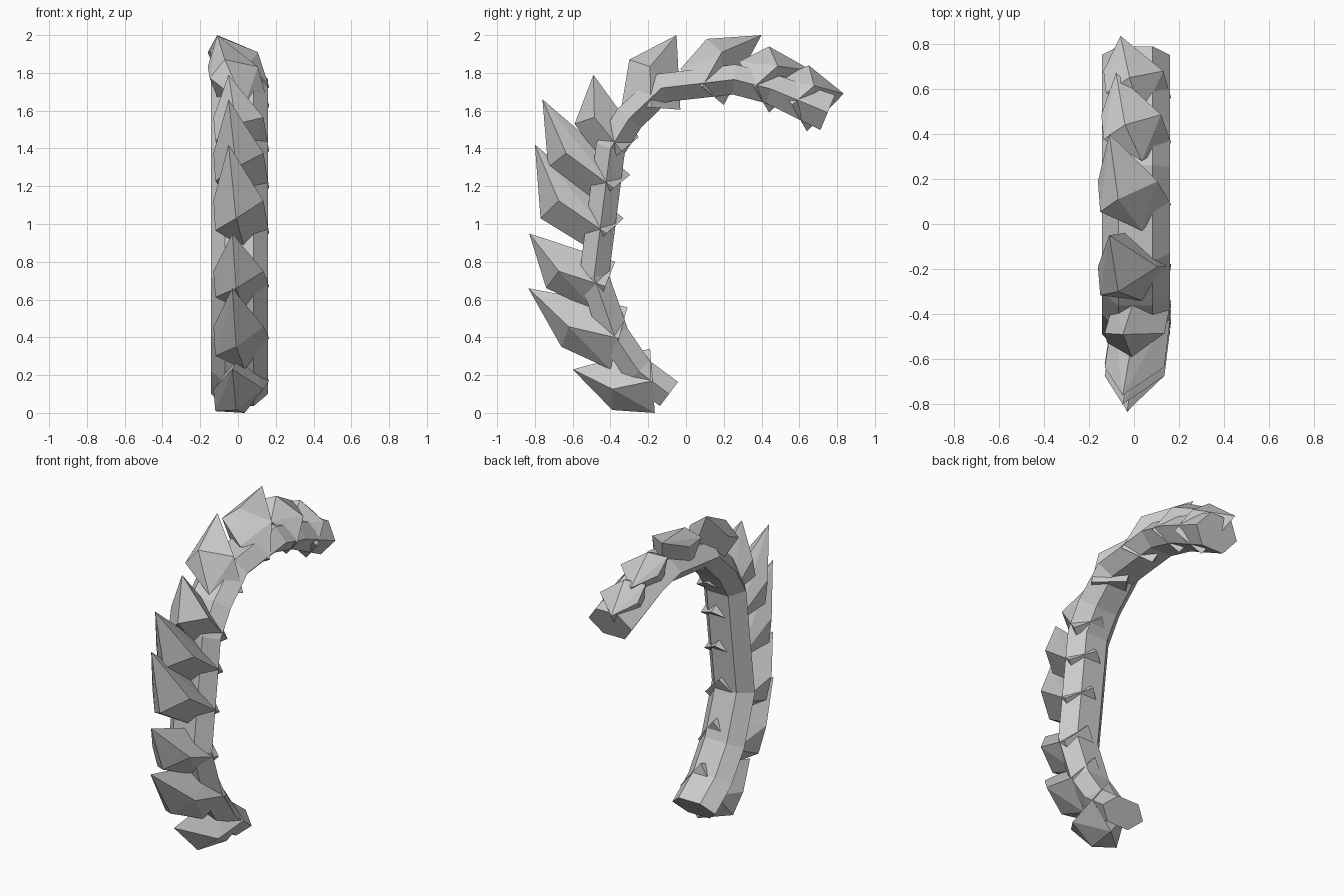
import bpy, bmesh
from mathutils import Vector as V

if "Cube" in bpy.data.objects:
    bpy.data.objects.remove(bpy.data.objects["Cube"])


def make_object(name, bm):
    bmesh.ops.recalc_face_normals(bm, faces=bm.faces)
    me = bpy.data.meshes.new(name)
    bm.to_mesh(me)
    bm.free()
    ob = bpy.data.objects.new(name, me)
    bpy.context.collection.objects.link(ob)


# Curved stem: flattened hexagon swept along a path in the y-z plane
path = [V(p) for p in [(-0.09, 0.10), (-0.25, 0.22), (-0.38, 0.41), (-0.487, 0.72),
                       (-0.40, 1.40), (-0.30, 1.56), (-0.13, 1.72), (0.255, 1.765),
                       (0.45, 1.715), (0.75, 1.59)]]
hexagon = [(0.152, 0), (0.076, 1), (-0.076, 1), (-0.15, 0), (-0.076, -1), (0.076, -1)]
bm = bmesh.new()
rings = []
for i, p in enumerate(path):
    a = (p - path[max(i - 1, 0)]).normalized()
    b = (path[min(i + 1, len(path) - 1)] - p).normalized()
    t = (a + b).normalized()
    n = V((-t.y, t.x))
    half = 0.1 if i == len(path) - 1 else 0.08
    rings.append([bm.verts.new((x + 0.007, p.x + n.x * h * half, p.y + n.y * h * half))
                  for x, h in hexagon])
for r, s in zip(rings, rings[1:]):
    for k in range(6):
        j = (k + 1) % 6
        bm.faces.new((r[k], r[j], s[j], s[k]))
bm.faces.new(rings[0])
bm.faces.new(rings[-1])
make_object("curved_stem", bm)


def hull(bm, points):
    verts = [bm.verts.new(p) for p in points]
    res = bmesh.ops.convex_hull(bm, input=verts)
    junk = {e for e in res["geom_interior"] + res["geom_unused"]
            if isinstance(e, bmesh.types.BMVert)}
    bmesh.ops.delete(bm, geom=list(junk), context='VERTS')


def at(x, p):
    return V((x, p.x, p.y))


# Shards: tip x, tip, outer shoulder, rear base, inner point (y, z)
shards = [
    (-0.03, (-0.60, 0.23), (-0.39, 0.015), (-0.165, 0.0), (-0.19, 0.34)),
    (-0.03, (-0.835, 0.66), (-0.66, 0.35), (-0.40, 0.23), (-0.31, 0.56)),
    (-0.03, (-0.83, 0.95), (-0.74, 0.66), (-0.48, 0.54), (-0.375, 0.80)),
    (-0.05, (-0.80, 1.42), (-0.77, 1.03), (-0.51, 0.87), (-0.33, 1.03)),
    (-0.05, (-0.76, 1.66), (-0.73, 1.30), (-0.47, 1.12), (-0.295, 1.26)),
    (-0.05, (-0.49, 1.79), (-0.59, 1.53), (-0.43, 1.31), (-0.25, 1.46)),
    (-0.11, (-0.05, 2.00), (-0.30, 1.87), (-0.34, 1.63), (-0.03, 1.605)),
    (-0.11, (0.40, 2.00), (0.11, 1.98), (-0.03, 1.82), (0.20, 1.63)),
    (-0.08, (0.67, 1.81), (0.44, 1.94), (0.28, 1.86), (0.44, 1.59)),
    (-0.06, (0.835, 1.69), (0.65, 1.84), (0.48, 1.77), (0.64, 1.49)),
]
for i, (tx, *pts) in enumerate(shards):
    T, S, R, I = [V(p) for p in pts]
    side = R * 0.5 + I * 0.5                       # pokes through the stem's side
    waist = S * 0.4 + T * 0.3 + side * 0.3         # widest sideways corner
    lean = min(0, tx + 0.05)
    bm = bmesh.new()
    # Faceted crystal passing right through the stem
    hull(bm, [at(tx, T), at(-0.01 + lean, S), at(0.035, R), at(0.03, I),
              at(0.135 + lean * 0.5, waist), at(-0.13 + lean * 0.5, waist),
              at(-0.12 + lean * 0.5, S * 0.6 + R * 0.4),
              at(0.165, side), at(-0.09, side)])
    make_object("shard_%02d" % (i + 1), bm)
